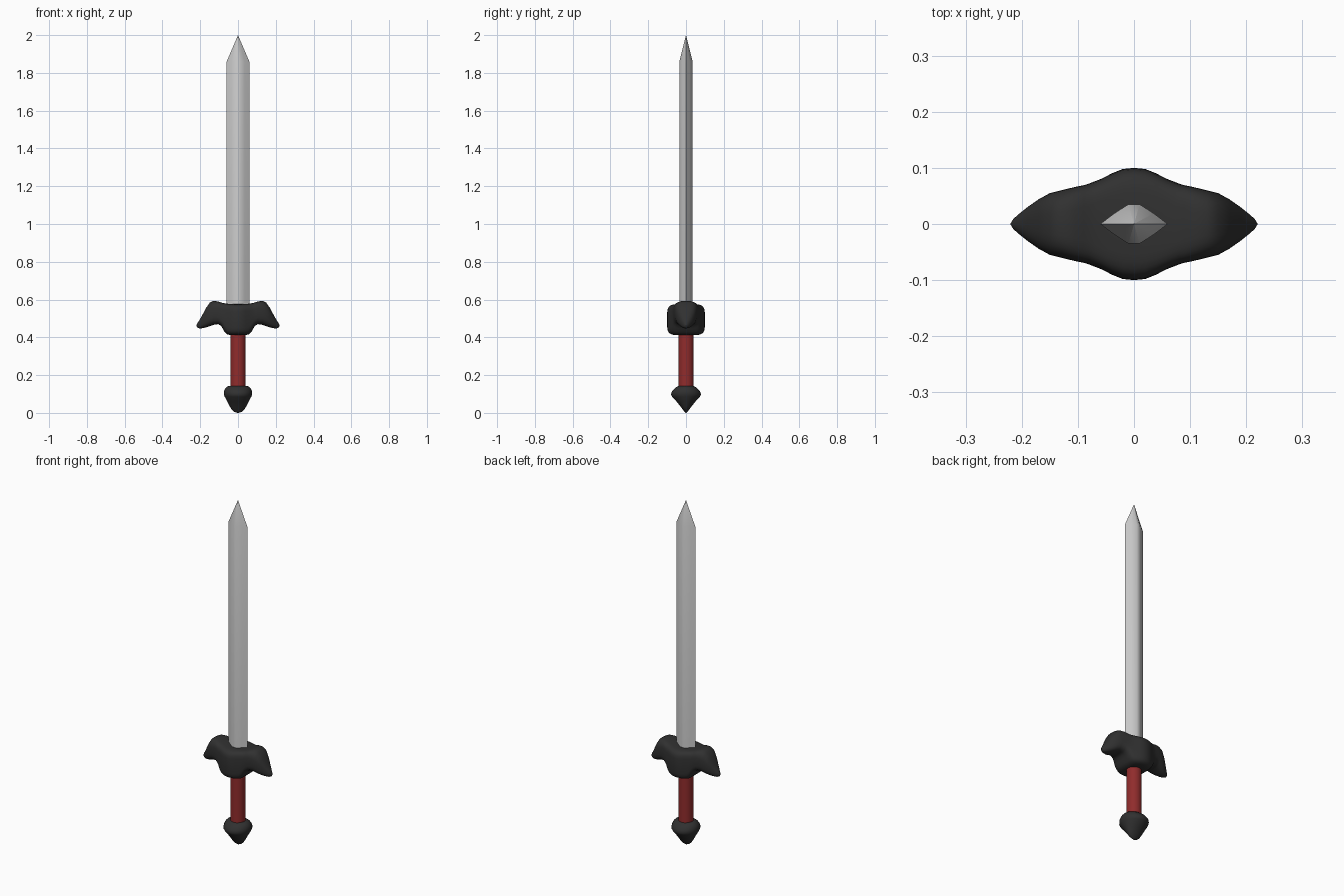
import bpy, bmesh, math

if "Cube" in bpy.data.objects:
    bpy.data.objects.remove(bpy.data.objects["Cube"])


def material(name, rgb):
    m = bpy.data.materials.new(name)
    m.diffuse_color = (*rgb, 1)
    m.use_nodes = True
    m.node_tree.nodes["Principled BSDF"].inputs["Base Color"].default_value = m.diffuse_color
    return m


def loft(name, rings, mat=None, angle=60):
    """Skin closed rings of points and cap both ends."""
    bm = bmesh.new()
    loops = [[bm.verts.new(p) for p in r] for r in rings]
    n = len(loops[0])
    for a, b in zip(loops, loops[1:]):
        for i in range(n):
            j = (i + 1) % n
            bm.faces.new((a[i], a[j], b[j], b[i]))
    bm.faces.new(loops[0])
    bm.faces.new(loops[-1])
    bmesh.ops.remove_doubles(bm, verts=bm.verts[:], dist=1e-5)
    bmesh.ops.recalc_face_normals(bm, faces=bm.faces[:])
    me = bpy.data.meshes.new(name)
    bm.to_mesh(me)
    bm.free()
    ob = bpy.data.objects.new(name, me)
    bpy.context.collection.objects.link(ob)
    if mat:
        me.materials.append(mat)
    bpy.ops.object.select_all(action='DESELECT')
    bpy.context.view_layer.objects.active = ob
    ob.select_set(True)
    bpy.ops.object.shade_smooth_by_angle(angle=math.radians(angle))
    return ob


def superellipse(a, b, power, n=32):
    pts = []
    for i in range(n):
        t = 2 * math.pi * i / n
        c, s = math.cos(t), math.sin(t)
        pts.append((a * math.copysign(abs(c) ** (2 / power), c),
                    b * math.copysign(abs(s) ** (2 / power), s)))
    return pts


dark = material("dark_metal", (0.03, 0.03, 0.03))
red = material("red_grip", (0.28, 0.025, 0.025))

# blade: flattened diamond section with a pointed tip
section = [(0.06, 0), (0.035, 0.019), (0.01, 0.035), (-0.01, 0.035), (-0.035, 0.019), (-0.06, 0),
           (-0.035, -0.019), (-0.01, -0.035), (0.01, -0.035), (0.035, -0.019)]
loft("blade", [[(x * s, y * s, z) for x, y in section]
               for z, s in ((0.5, 1), (1.86, 1), (2.0, 0.002))], angle=40)

# guard: rounded sections along x (x, half depth, bottom z, top z, squareness)
half = [(0, .1, .411, .576, 5), (.02, .098, .411, .576, 5), (.04, .09, .412, .577, 5),
        (.057, .081, .416, .578, 5), (.07, .076, .427, .580, 4.5), (.08, .072, .445, .582, 4),
        (.09, .069, .461, .585, 4), (.105, .066, .470, .590, 3.5), (.13, .06, .466, .593, 3),
        (.15, .055, .459, .583, 3), (.17, .044, .452, .554, 2.7), (.19, .03, .448, .516, 2.5),
        (.205, .018, .447, .490, 2.2), (.215, .009, .452, .475, 2), (.22, .001, .460, .464, 2)]
stations = [(-x, *rest) for x, *rest in reversed(half[1:])] + half
loft("guard", [[(x, y, z + (zb + zt) / 2) for y, z in superellipse(hy, (zt - zb) / 2, p)]
               for x, hy, zb, zt, p in stations], dark)

# grip
loft("grip", [[(x, y, z) for x, y in superellipse(0.04, 0.04, 2)] for z in (0.1, 0.45)], red)

# pommel: rounded from the front, pointed from the side (z, x radius, y radius)
profile = [(.143, .045, .035), (.14, .057, .046), (.128, .069, .062), (.112, .075, .075),
           (.097, .074, .08), (.085, .07, .073), (.06, .057, .05), (.035, .044, .03),
           (.018, .034, .017), (.006, .02, .008), (0, .004, .002)]
loft("pommel", [[(x, y, z) for x, y in superellipse(rx, ry, 2)] for z, rx, ry in profile], dark)
